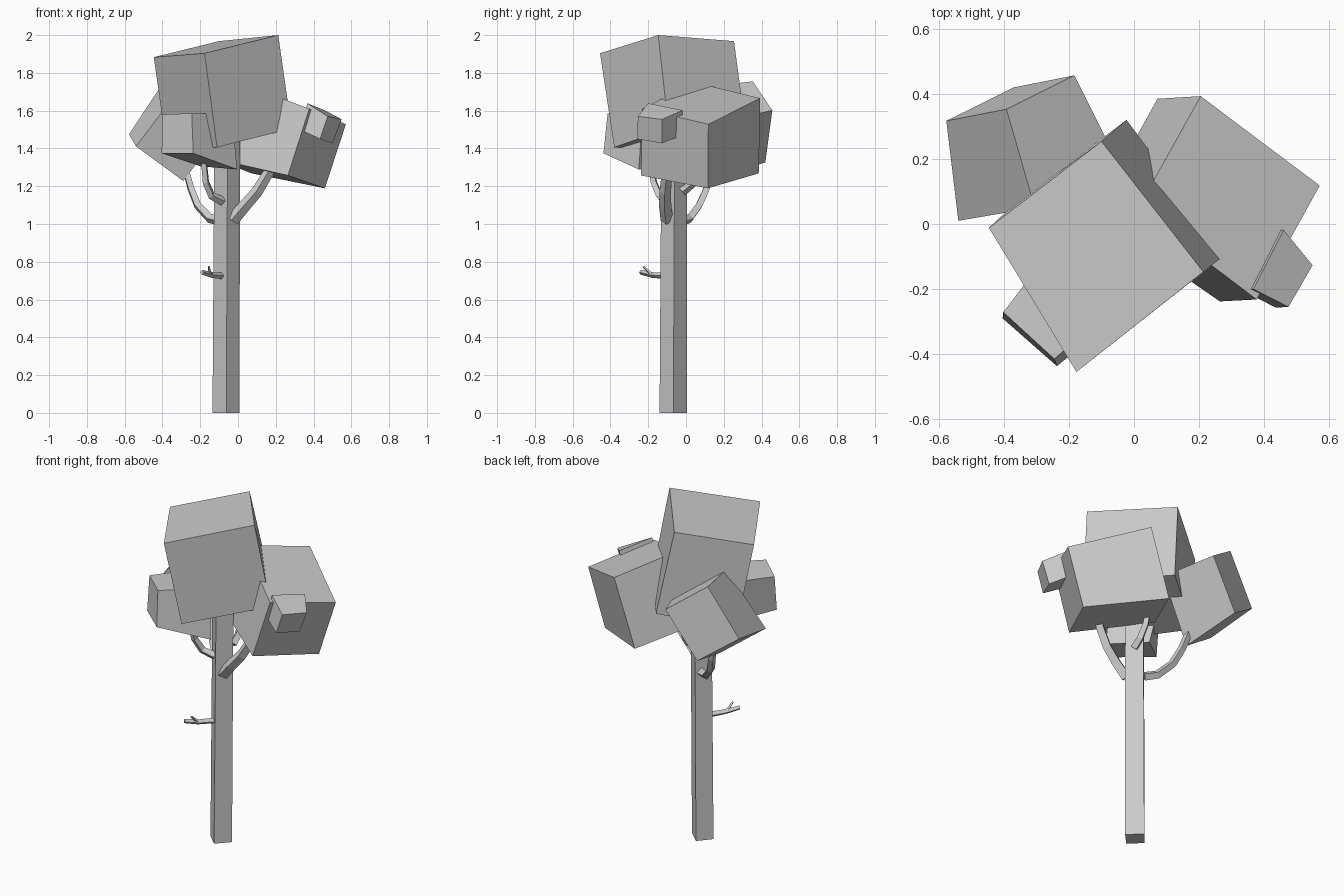
import bpy, bmesh


def block(name, top, bottom):
    """Six-sided block from a top loop and the matching bottom loop."""
    bm = bmesh.new()
    t = [bm.verts.new(p) for p in top]
    b = [bm.verts.new(p) for p in bottom]
    bm.faces.new(t)
    bm.faces.new(b[::-1])
    for i in range(4):
        j = (i + 1) % 4
        bm.faces.new((t[i], b[i], b[j], t[j]))
    bmesh.ops.recalc_face_normals(bm, faces=bm.faces)
    me = bpy.data.meshes.new(name)
    bm.to_mesh(me)
    bm.free()
    ob = bpy.data.objects.new(name, me)
    bpy.context.collection.objects.link(ob)
    return ob


def branch(name, points, radius, taper=0.75):
    """Four-sided tapered tube along a path."""
    cu = bpy.data.curves.new(name, 'CURVE')
    cu.dimensions = '3D'
    cu.bevel_depth = radius
    cu.bevel_resolution = 0
    cu.use_fill_caps = True
    sp = cu.splines.new('POLY')
    sp.use_smooth = False
    sp.points.add(len(points) - 1)
    for i, p in enumerate(points):
        sp.points[i].co = (*p, 1)
        sp.points[i].radius = 1 + (taper - 1) * i / (len(points) - 1)
    ob = bpy.data.objects.new(name, cu)
    bpy.context.collection.objects.link(ob)
    return ob


# Trunk: square post set on its corner, leaning very slightly
block("trunk",
      [(-.125, -.065, 1.5), (-.055, -.13, 1.5), (.012, -.06, 1.5), (-.062, .005, 1.5)],
      [(-.135, -.07, 0), (-.062, -.14, 0), (.007, -.067, 0), (-.07, .005, 0)])

# Crown blocks
block("crown_foliage",
      [(-.446, -.012, 1.883), (-.177, -.455, 1.904), (.213, -.147, 2.0), (-.1, .254, 1.968)],
      [(-.375, .055, 1.385), (-.111, -.38, 1.406), (.284, -.092, 1.505), (-.023, .32, 1.48)])
block("right_foliage",
      [(.205, .393, 1.666), (.571, .118, 1.528), (.377, -.232, 1.61), (.011, .045, 1.75)],
      [(.072, .385, 1.268), (.46, .116, 1.189), (.264, -.238, 1.257), (-.124, .03, 1.345)])
block("small_right_foliage",
      [(.475, -.255, 1.57), (.549, -.127, 1.554), (.46, -.018, 1.602), (.367, -.2, 1.639)],
      [(.435, -.257, 1.45), (.50, -.127, 1.427), (.415, -.02, 1.47), (.327, -.2, 1.50)])
block("front_left_foliage",
      [(-.402, -.271, 1.58), (-.245, -.415, 1.586), (-.03, -.23, 1.58), (-.24, -.06, 1.58)],
      [(-.404, -.29, 1.374), (-.237, -.437, 1.374), (-.005, -.25, 1.289), (-.195, -.1, 1.305)])
block("back_left_foliage",
      [(-.392, .353, 1.755), (-.183, .457, 1.602), (-.05, .19, 1.54), (-.305, .05, 1.72)],
      [(-.577, .317, 1.475), (-.369, .42, 1.326), (-.29, .1, 1.228), (-.54, .01, 1.411)])

# Branches reaching from the trunk into the foliage
branch("right_branch", [(-.03, -.10, 1.02), (.03, -.11, 1.09), (.10, -.11, 1.17),
                        (.16, -.10, 1.27), (.18, -.09, 1.34)], .035)
branch("back_left_branch", [(-.09, -.02, 1.015), (-.15, .02, 1.03), (-.215, .07, 1.10),
                            (-.25, .11, 1.19), (-.285, .14, 1.32)], .027)
branch("front_left_branch", [(-.08, -.11, 1.12), (-.14, -.14, 1.15), (-.17, -.17, 1.22),
                             (-.18, -.19, 1.33)], .024)
branch("back_branch", [(-.02, -.02, 1.17), (-.02, .03, 1.21), (-.025, .07, 1.28),
                       (-.03, .09, 1.38)], .024)

# Dead twig low on the trunk, with a short fork
branch("twig", [(-.08, -.10, .725), (-.14, -.18, .73), (-.19, -.24, .745)], .017)
branch("twig_fork", [(-.14, -.185, .735), (-.15, -.20, .75), (-.155, -.225, .775)], .01, .6)
